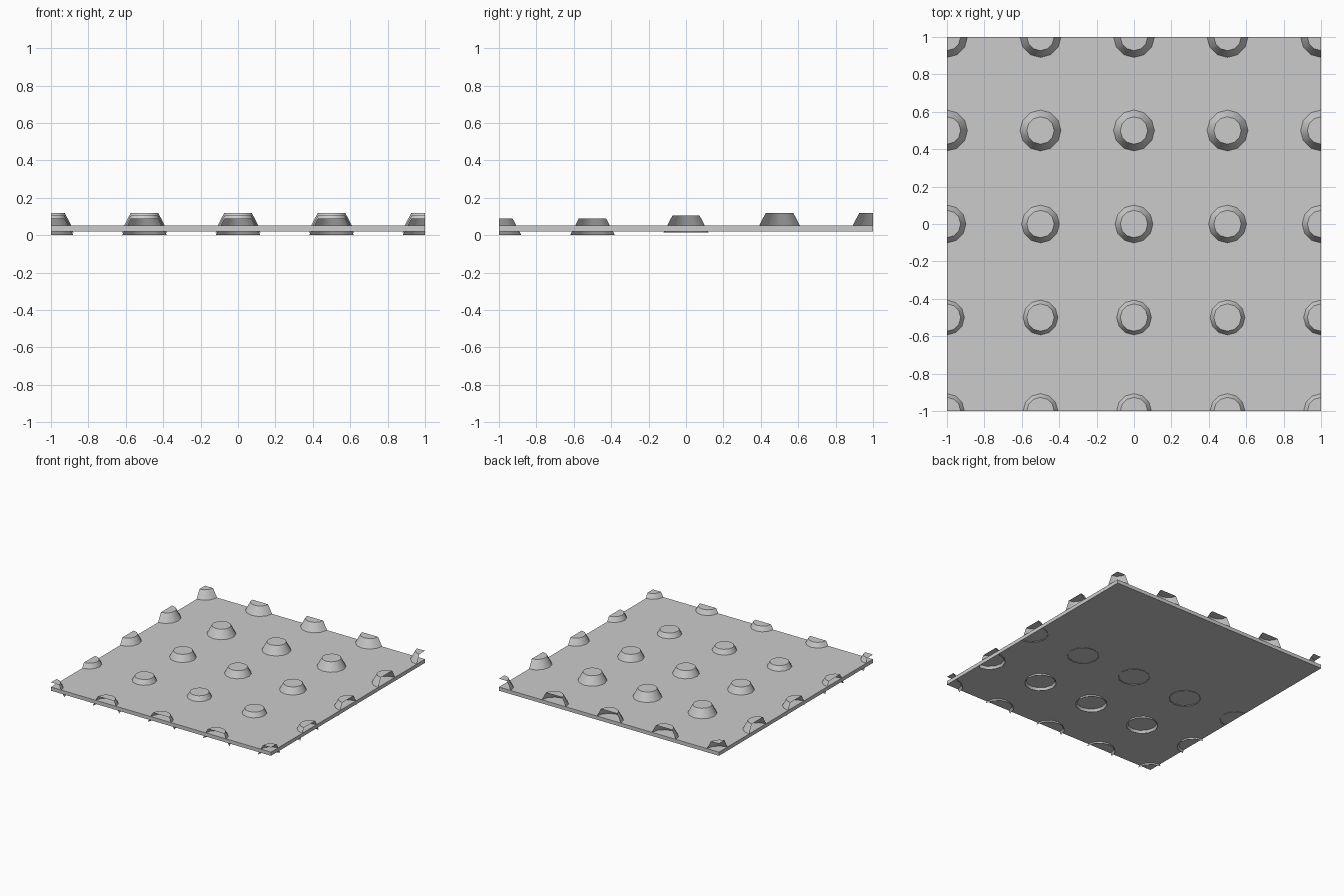
import bpy, bmesh, math
from mathutils import Vector, Matrix

if "Cube" in bpy.data.objects:
    bpy.data.objects.remove(bpy.data.objects["Cube"])

SEG, R_LOW, R_TOP, H = 12, 0.12, 0.073, 0.089


def make_object(name, bm):
    mesh = bpy.data.meshes.new(name)
    bm.to_mesh(mesh)
    bm.free()
    ob = bpy.data.objects.new(name, mesh)
    bpy.context.collection.objects.link(ob)
    return ob


# Thin square plate
bm = bmesh.new()
bmesh.ops.create_cube(bm, size=1, matrix=Matrix.Translation((0, 0, 0.036)) @ Matrix.Diagonal((2, 2, 0.03, 1)))
make_object("base_plate", bm)


# Hollow tapered stud, open underneath
def add_stud(bm, x, y, z):
    rings = []
    for r, h in ((R_LOW, 0), (R_TOP, H)):
        rings.append([bm.verts.new((x + r * math.cos(a), y + r * math.sin(a), z + h))
                      for a in (2 * math.pi * i / SEG for i in range(SEG))])
    low, top = rings
    for i in range(SEG):
        j = (i + 1) % SEG
        bm.faces.new((low[i], low[j], top[j], top[i]))
    bm.faces.new(top)


# Rows rise in steps from front to back
for row, (y, z) in enumerate(((-1, 0), (-0.5, 0), (0, 0.0155), (0.5, 0.031), (1, 0.031))):
    bm = bmesh.new()
    for i in range(5):
        add_stud(bm, -1 + 0.5 * i, y, z)
    # Trim studs at the plate borders
    for n in ((1, 0, 0), (-1, 0, 0), (0, 1, 0), (0, -1, 0)):
        bmesh.ops.bisect_plane(bm, geom=bm.verts[:] + bm.edges[:] + bm.faces[:], dist=1e-5,
                               plane_co=Vector(n), plane_no=Vector(n), clear_outer=True)
    ob = make_object(f"stud_row_{row + 1}", bm)
    bpy.ops.object.select_all(action='DESELECT')
    ob.select_set(True)
    bpy.context.view_layer.objects.active = ob
    bpy.ops.object.shade_smooth_by_angle(angle=math.radians(40))
